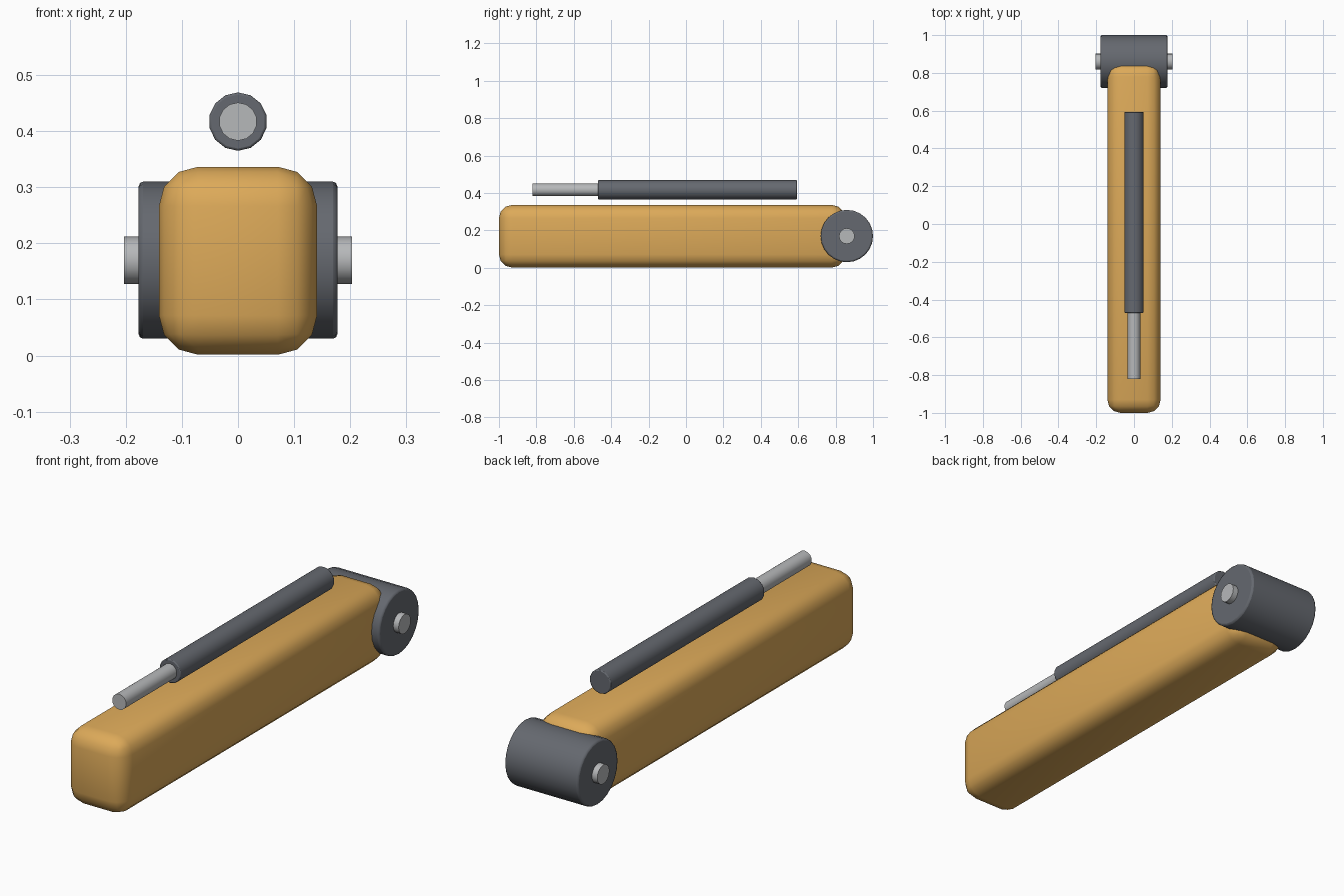
import bpy
from math import pi, radians

cube = bpy.data.objects.get("Cube")
if cube:
    bpy.data.objects.remove(cube, do_unlink=True)


def material(name, rgb):
    mat = bpy.data.materials.new(name)
    mat.use_nodes = True
    mat.diffuse_color = (*rgb, 1)
    mat.node_tree.nodes["Principled BSDF"].inputs["Base Color"].default_value = (*rgb, 1)
    return mat


ochre = material("ochre paint", (0.72, 0.40, 0.10))
dark = material("dark steel", (0.13, 0.14, 0.16))
bright = material("bright steel", (0.47, 0.48, 0.49))


def bevel(obj, width, segments):
    mod = obj.modifiers.new("Bevel", "BEVEL")
    mod.width = width
    mod.segments = segments
    mod.limit_method = "ANGLE"
    mod.angle_limit = radians(40)


def cylinder(name, axis, radius, start, end, centre, sides, mat, edge=0):
    """Cylinder along x or y, from start to end on that axis."""
    mid = (start + end) / 2
    loc = (mid, *centre) if axis == "x" else (centre[0], mid, centre[1])
    rot = (0, pi / 2, 0) if axis == "x" else (pi / 2, 0, 0)
    bpy.ops.mesh.primitive_cylinder_add(vertices=sides, radius=radius, depth=end - start,
                                        location=loc, rotation=rot)
    obj = bpy.context.object
    obj.name = name
    obj.data.materials.append(mat)
    bpy.ops.object.shade_smooth_by_angle(angle=radians(50))
    if edge:
        bevel(obj, edge, 2)
    return obj


# Softly rounded boom beam
bpy.ops.mesh.primitive_cube_add(size=1, location=(0, -0.075, 0.169))
beam = bpy.context.object
beam.name = "boom_beam"
beam.scale = (0.282, 1.85, 0.335)
bpy.ops.object.transform_apply(location=False, rotation=False, scale=True)
beam.data.materials.append(ochre)
bevel(beam, 0.07, 3)
bpy.ops.object.shade_smooth()

# Pivot drum with its pin
pivot = (0.86, 0.17)
cylinder("pivot_drum", "x", 0.14, -0.177, 0.177, pivot, 24, dark, 0.008)
cylinder("pivot_pin", "x", 0.042, -0.203, 0.203, pivot, 16, bright)

# Hydraulic ram above the beam
ram = (0, 0.417)
cylinder("ram_barrel", "y", 0.052, -0.47, 0.593, ram, 14, dark, 0.004)
cylinder("ram_rod", "y", 0.034, -0.82, -0.40, ram, 14, bright)
